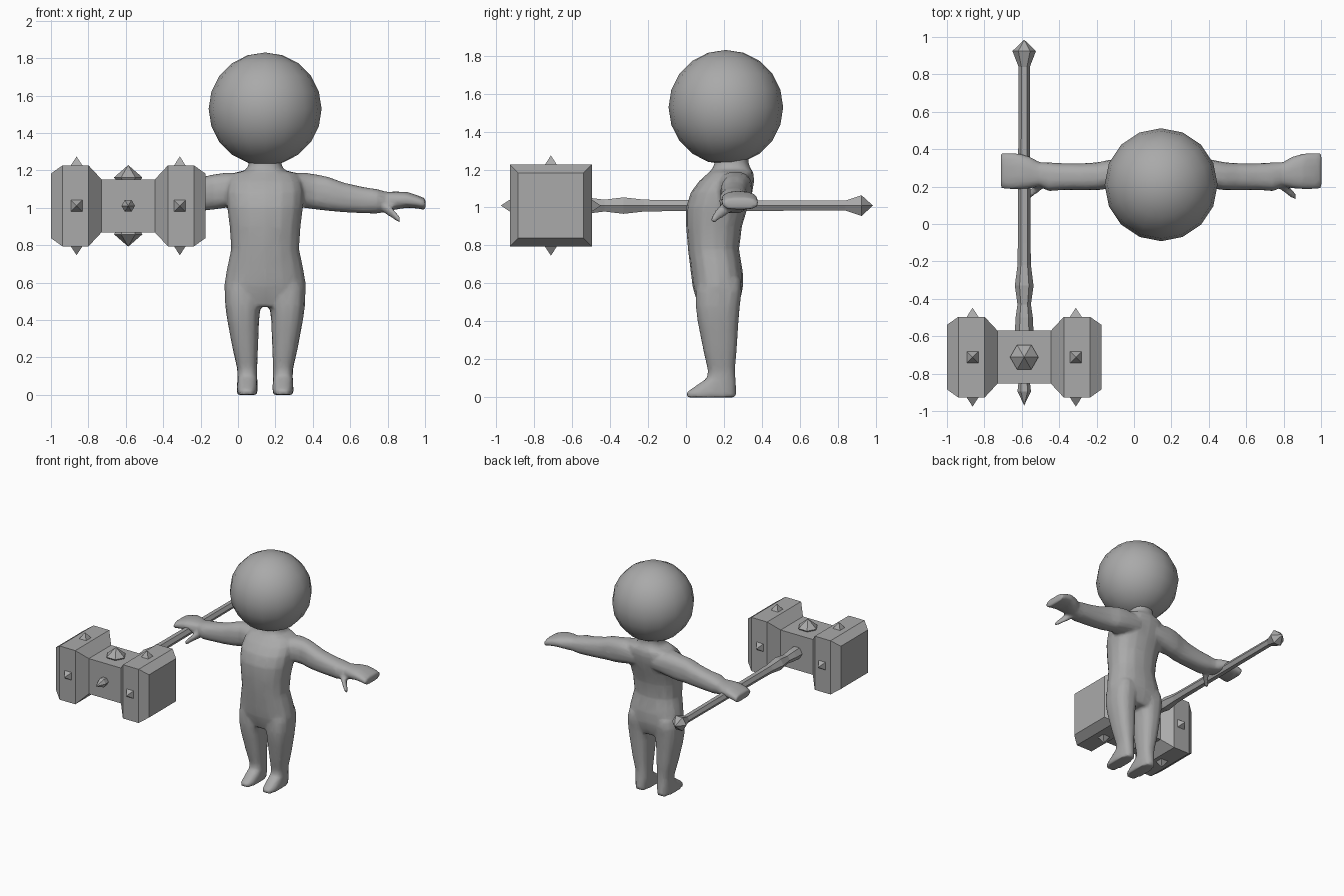
import bpy, bmesh, math
from mathutils import Vector

grey = bpy.data.materials.new("plain grey")
grey.diffuse_color = (0.4, 0.4, 0.4, 1)
CX = 0.145                       # figure's mirror plane
HX, HY, HZ = -0.587, -0.712, 1.01  # hammer head centre


def loft(bm, axis, sections, n=14, start=0.0, power=1.0):
    """Skin rings (position, centre1, centre2, radius1, radius2) along an axis."""
    rings = []
    for pos, c1, c2, r1, r2 in sections:
        ring = []
        for i in range(n):
            a = start + math.tau * i / n
            c, s = math.cos(a), math.sin(a)
            p = Vector((0, 0, 0))
            p[axis] = pos
            p[(axis + 1) % 3] = c1 + r1 * math.copysign(abs(c) ** power, c)
            p[(axis + 2) % 3] = c2 + r2 * math.copysign(abs(s) ** power, s)
            ring.append(bm.verts.new(p))
        rings.append(ring)
    faces = [bm.faces.new(rings[0]), bm.faces.new(rings[-1])]
    for a, b in zip(rings, rings[1:]):
        for i in range(n):
            j = (i + 1) % n
            faces.append(bm.faces.new((a[i], a[j], b[j], b[i])))
    bmesh.ops.recalc_face_normals(bm, faces=faces)


def finish(bm, name, smooth=False):
    bmesh.ops.remove_doubles(bm, verts=bm.verts, dist=1e-5)
    bmesh.ops.recalc_face_normals(bm, faces=bm.faces)
    for f in bm.faces:
        f.smooth = smooth
    me = bpy.data.meshes.new(name)
    bm.to_mesh(me)
    bm.free()
    me.materials.append(grey)
    ob = bpy.data.objects.new(name, me)
    bpy.context.collection.objects.link(ob)
    return ob


# Body: torso and neck, then limbs on both sides, fused into one skin
bm = bmesh.new()
torso = [  # z, half width, front y, back y
    (0.47, 0.17, 0.07, 0.27), (0.53, 0.212, 0.05, 0.29), (0.58, 0.22, 0.035, 0.30),
    (0.66, 0.207, 0.025, 0.30), (0.78, 0.182, 0.01, 0.28), (0.90, 0.19, 0.0, 0.295),
    (1.00, 0.203, 0.0, 0.325), (1.08, 0.208, 0.025, 0.35), (1.14, 0.20, 0.07, 0.36),
    (1.185, 0.17, 0.12, 0.355), (1.20, 0.105, 0.135, 0.345), (1.23, 0.088, 0.15, 0.33),
    (1.32, 0.088, 0.15, 0.33)]
loft(bm, 2, [(z, CX, (f + b) / 2, w, (b - f) / 2) for z, w, f, b in torso], 16, power=0.85)

leg = [  # z, inner x, outer x (from the mirror plane), front y, back y
    (0.0, 0.042, 0.150, 0.0, 0.265), (0.025, 0.040, 0.152, 0.0, 0.267),
    (0.06, 0.040, 0.150, 0.05, 0.265), (0.10, 0.042, 0.148, 0.11, 0.262),
    (0.14, 0.042, 0.150, 0.115, 0.258), (0.25, 0.038, 0.175, 0.09, 0.268),
    (0.40, 0.032, 0.203, 0.06, 0.278), (0.48, 0.022, 0.214, 0.05, 0.285),
    (0.56, 0.015, 0.216, 0.05, 0.295), (0.62, 0.03, 0.20, 0.06, 0.29)]
arm = [  # x from the mirror plane, front y, back y, low z, high z
    (0.08, 0.14, 0.35, 1.02, 1.175), (0.20, 0.17, 0.35, 1.00, 1.19),
    (0.27, 0.19, 0.345, 0.99, 1.18), (0.34, 0.18, 0.33, 0.982, 1.165),
    (0.42, 0.18, 0.325, 0.975, 1.135), (0.52, 0.182, 0.325, 0.97, 1.112),
    (0.60, 0.175, 0.33, 0.968, 1.10), (0.65, 0.20, 0.33, 0.98, 1.085),
    (0.70, 0.19, 0.36, 0.99, 1.087), (0.76, 0.185, 0.378, 1.00, 1.085),
    (0.82, 0.185, 0.382, 0.995, 1.065), (0.857, 0.19, 0.382, 0.985, 1.05)]
thumb = [  # x from the mirror plane, y, z, radius
    (0.63, 0.225, 1.01, 0.035), (0.675, 0.185, 0.975, 0.03),
    (0.70, 0.16, 0.953, 0.024), (0.72, 0.145, 0.935, 0.018)]
for s in (-1, 1):
    loft(bm, 2, [(z, CX + s * (i + o) / 2, (f + b) / 2, (o - i) / 2, (b - f) / 2)
                 for z, i, o, f, b in leg], 14, power=0.8)
    loft(bm, 0, [(CX + s * x, (f + b) / 2, (lo + hi) / 2, (b - f) / 2, (hi - lo) / 2)
                 for x, f, b, lo, hi in arm], 14, power=0.8)
    loft(bm, 0, [(CX + s * x, y, z, r, r) for x, y, z, r in thumb], 8)
body = finish(bm, "body", True)
m = body.modifiers.new("fuse", 'REMESH')
m.mode, m.voxel_size, m.use_smooth_shade = 'VOXEL', 0.012, True
m = body.modifiers.new("soften", 'SMOOTH')
m.factor, m.iterations = 0.5, 3
m = body.modifiers.new("simplify", 'DECIMATE')
m.ratio = 0.2

# Head: coarse smooth ball
bm = bmesh.new()
bmesh.ops.create_uvsphere(bm, u_segments=16, v_segments=10, radius=0.302)
for v in bm.verts:
    v.co = Vector((v.co.x + CX, v.co.y + 0.21, v.co.z + 1.528))
head = finish(bm, "head", True)

# Hammer head: square block with two flared, chamfered ends
bm = bmesh.new()
R2 = math.sqrt(2)
half = [(0.143, 0.142), (0.212, 0.216), (0.352, 0.216), (0.414, 0.172)]
profile = [(-d, h) for d, h in reversed(half)] + half
loft(bm, 0, [(HX + d, HY, HZ, h * R2, h * R2) for d, h in profile], 4, math.pi / 4)
finish(bm, "hammer_head")

# Spikes: four-sided studs on each end, six-sided ones on the middle block
bm = bmesh.new()
for s in (-1, 1):
    for d in (-0.276, 0.276):
        r = 0.035 * R2
        loft(bm, 2, [(HZ + s * 0.21, HX + d, HY, r, r),
                     (HZ + s * 0.264, HX + d, HY, 1e-6, 1e-6)], 4, math.pi / 4)
        loft(bm, 1, [(HY + s * 0.21, HZ, HX + d, r, r),
                     (HY + s * 0.264, HZ, HX + d, 1e-6, 1e-6)], 4, math.pi / 4)
    loft(bm, 2, [(HZ + s * 0.13, HX, HY, 0.06, 0.06), (HZ + s * 0.152, HX, HY, 0.076, 0.076),
                 (HZ + s * 0.218, HX, HY, 1e-6, 1e-6)], 6)
finish(bm, "hammer_spikes")

# Handle: six-sided shaft with collar, pommel and front point
bm = bmesh.new()
shaft = [(-0.97, 1e-6), (-0.895, 0.036), (-0.84, 0.03), (-0.58, 0.05), (-0.50, 0.046),
         (-0.43, 0.036), (-0.33, 0.05), (-0.22, 0.036), (-0.10, 0.034), (0.84, 0.03),
         (0.925, 0.063), (0.985, 1e-6)]
loft(bm, 1, [(y, HZ, HX, r, r) for y, r in shaft], 6, math.pi / 2)
finish(bm, "hammer_handle")
